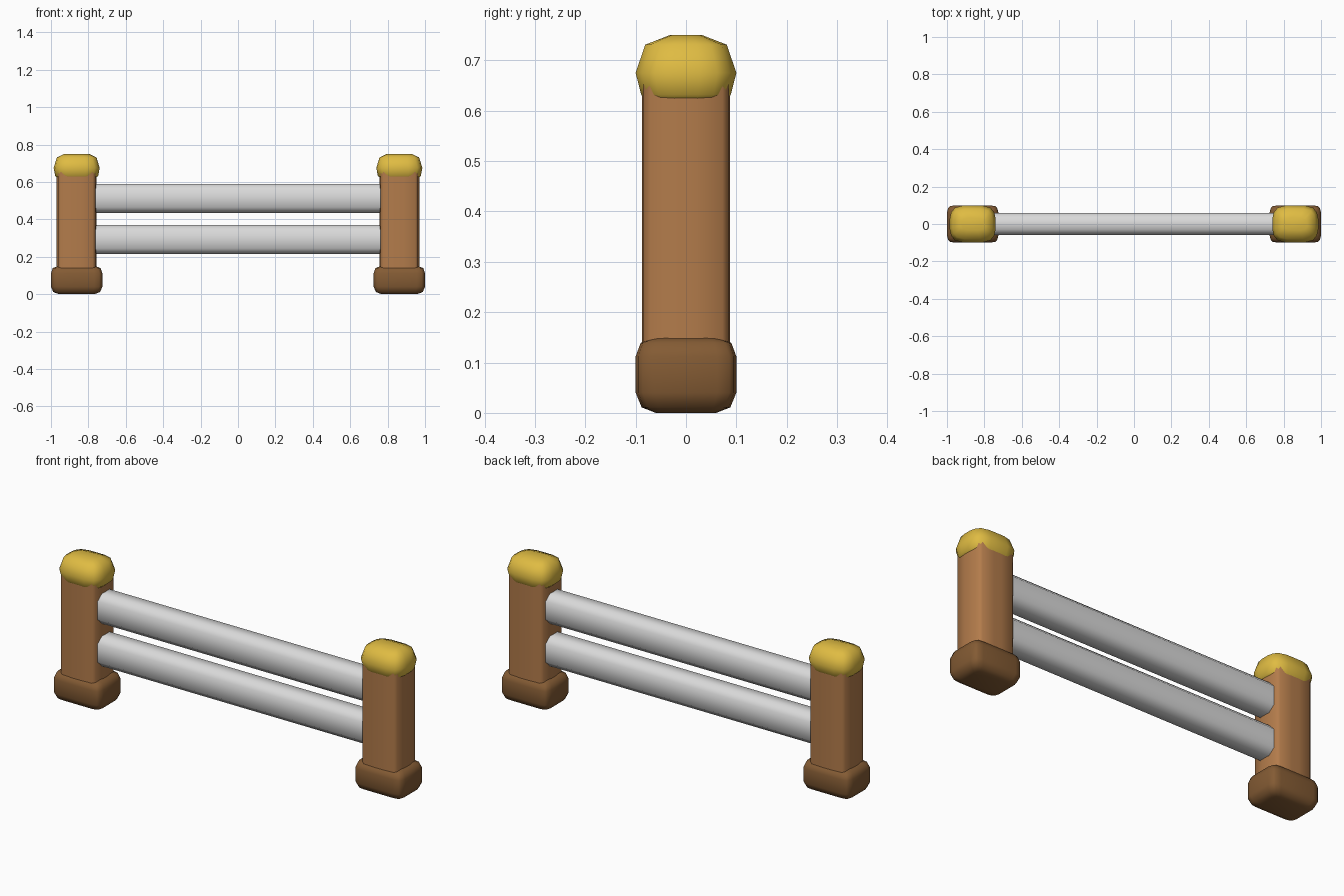
import bpy, bmesh
from mathutils import Vector

cube = bpy.data.objects.get("Cube")
if cube:
    bpy.data.objects.remove(cube, do_unlink=True)


def material(name, rgb):
    m = bpy.data.materials.new(name)
    m.use_nodes = True
    m.diffuse_color = (*rgb, 1)
    bsdf = next(n for n in m.node_tree.nodes if n.type == 'BSDF_PRINCIPLED')
    bsdf.inputs["Base Color"].default_value = (*rgb, 1)
    bsdf.inputs["Roughness"].default_value = 0.7
    return m


dark_wood = material("dark wood", (0.23, 0.105, 0.034))
wood = material("warm wood", (0.45, 0.20, 0.07))
gold = material("gold yellow", (0.74, 0.50, 0.055))
white = material("light grey", (0.70, 0.70, 0.70))


def outline(quadrant):
    """Mirror one quadrant of a unit outline into a closed loop."""
    half = quadrant + [(-x, y) for x, y in reversed(quadrant)]
    return half + [(-x, -y) for x, y in half]


def loft(name, shape, rings, mat, place, angle, mirror):
    """Skin scaled copies of an outline; each ring is (position, half width, half depth)."""
    bm = bmesh.new()
    loops = [[bm.verts.new(place(u * w, v * d, t)) for u, v in shape] for t, w, d in rings]
    n = len(shape)
    for a, b in zip(loops, loops[1:]):
        for i in range(n):
            j = (i + 1) % n
            bm.faces.new((a[i], a[j], b[j], b[i]))
    bm.faces.new(loops[0][::-1])
    bm.faces.new(loops[-1])
    bmesh.ops.recalc_face_normals(bm, faces=bm.faces)
    mesh = bpy.data.meshes.new(name)
    bm.to_mesh(mesh)
    bm.free()
    mesh.materials.append(mat)
    ob = bpy.data.objects.new(name, mesh)
    bpy.context.collection.objects.link(ob)
    if mirror:
        ob.modifiers.new("Mirror", 'MIRROR')
    bpy.ops.object.select_all(action='DESELECT')
    ob.select_set(True)
    bpy.context.view_layer.objects.active = ob
    bpy.ops.object.shade_smooth_by_angle(angle=angle)
    return ob


POST_X = 0.8625


def upright(x, y, z):
    return Vector((POST_X + x, y, z))


# Rounded feet, mirrored to both ends
foot_shape = outline([(1, 0.62), (0.95, 0.86), (0.88, 0.95), (0.68, 1)])
foot_rings = [(0, 0.095, 0.06), (0.011, 0.125, 0.088), (0.04, 0.1375, 0.1),
              (0.112, 0.1375, 0.1), (0.139, 0.128, 0.09), (0.15, 0.10, 0.06)]
loft("feet", foot_shape, foot_rings, dark_wood, upright, 1.2, True)

# Square posts with soft corners
post_shape = outline([(1, 0.2), (0.93, 0.83), (0.8, 0.97), (0.2, 1)])
post_rings = [(0.1, 0.107, 0.087), (0.66, 0.107, 0.087)]
loft("posts", post_shape, post_rings, wood, upright, 1.0, True)

# Domed caps
cap_shape = outline([(1, 0.27), (0.94, 0.62), (0.78, 0.87), (0.4, 1)])
cap_rings = [(0.615, 0.095, 0.075), (0.632, 0.115, 0.089), (0.675, 0.123, 0.1),
             (0.731, 0.106, 0.081), (0.75, 0.066, 0.032)]
loft("caps", cap_shape, cap_rings, gold, upright, 1.2, True)

# Two long rails running between the posts
rail_shape = outline([(1, 0.6), (0.5, 1)])
for name, height in (("lower_rail", 0.292), ("upper_rail", 0.512)):
    loft(name, rail_shape, [(-0.8, 0.06, 0.078), (0.8, 0.06, 0.078)], white,
         lambda y, z, x, h=height: Vector((x, y, h + z)), 1.0, False)
